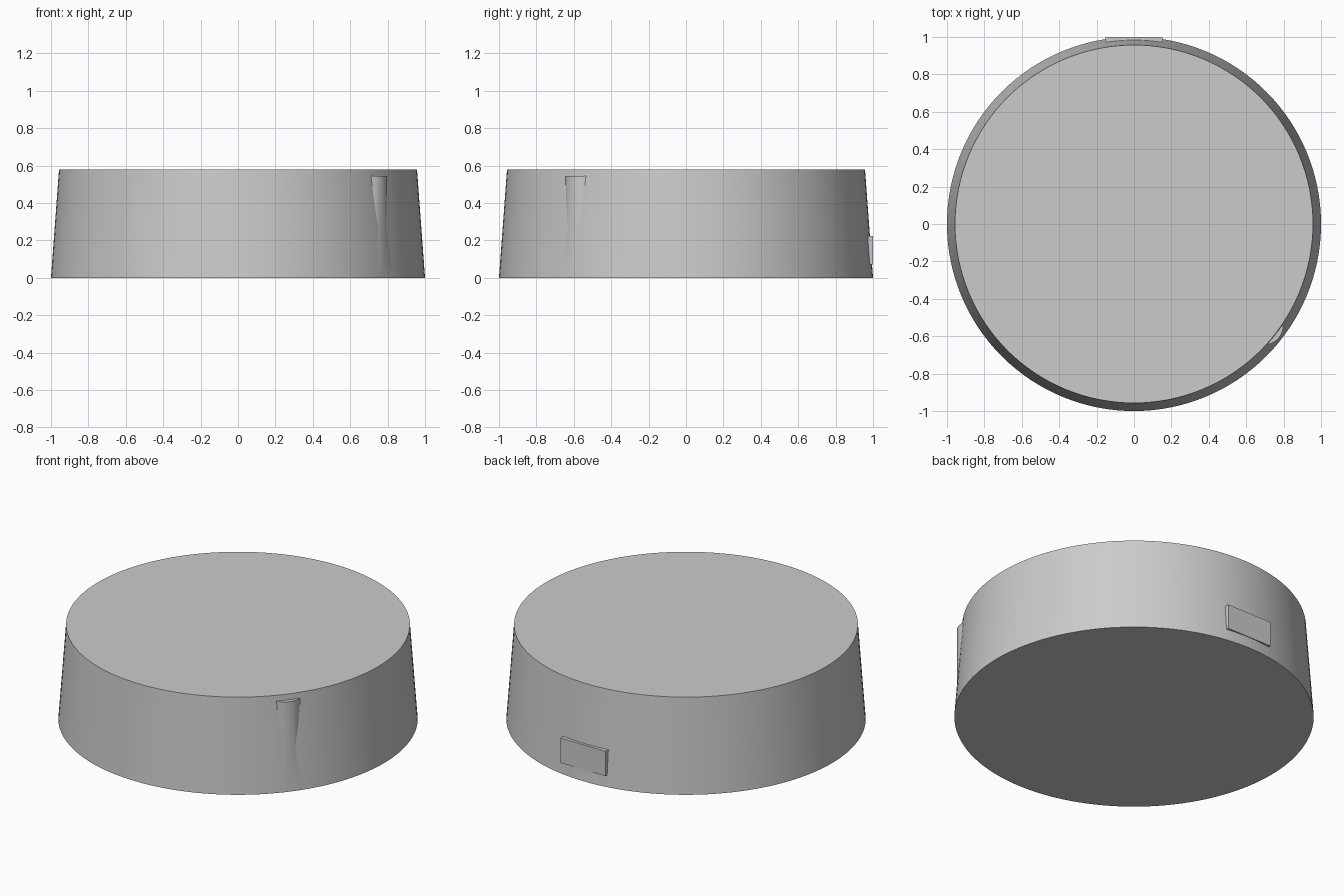
import bpy
import math

cube = bpy.data.objects.get("Cube")
if cube:
    bpy.data.objects.remove(cube, do_unlink=True)

HEIGHT = 0.58
BASE_R, TOP_R = 1.0, 0.957

grey = bpy.data.materials.new("plain grey")
grey.use_nodes = True
colour = (0.6, 0.6, 0.6, 1)
grey.diffuse_color = colour
grey.node_tree.nodes["Principled BSDF"].inputs["Base Color"].default_value = colour


def finish(name, smooth=False):
    obj = bpy.context.object
    obj.name = name
    obj.data.materials.append(grey)
    if smooth:
        bpy.ops.object.shade_smooth_by_angle(angle=math.radians(30))
    return obj


def join_solid(body, part):
    """Fuse a part into the body and hide the leftover helper."""
    mod = body.modifiers.new(part.name, 'BOOLEAN')
    mod.operation = 'UNION'
    mod.solver = 'EXACT'
    mod.object = part
    part.hide_render = True
    part.hide_set(True)
    bpy.context.view_layer.objects.active = body
    bpy.ops.object.modifier_apply(modifier=mod.name)
    bpy.data.objects.remove(part, do_unlink=True)


# Tapered round body
bpy.ops.mesh.primitive_cone_add(vertices=128, radius1=BASE_R, radius2=TOP_R,
                                depth=HEIGHT, location=(0, 0, HEIGHT / 2))
body = finish("tapered_body")

# Upright rounded pointer that fades into the sloping wall
angle = math.radians(-38)
bottom, top = 0.1, 0.545
bpy.ops.mesh.primitive_cylinder_add(
    vertices=64, radius=0.1, depth=top - bottom,
    location=(0.885 * math.cos(angle), 0.885 * math.sin(angle), (top + bottom) / 2))
pointer = finish("pointer_ridge")

# Flat rectangular tab on the back
bpy.ops.mesh.primitive_cube_add(size=1, location=(0, 0.95, 0.147))
tab = bpy.context.object
tab.scale = (0.305, 0.098, 0.153)
bpy.ops.object.transform_apply(location=False, rotation=False, scale=True)
finish("back_tab")

join_solid(body, pointer)
join_solid(body, tab)

# Smooth walls with crisp rims
bpy.ops.object.select_all(action='DESELECT')
body.select_set(True)
bpy.context.view_layer.objects.active = body
bpy.ops.object.shade_smooth_by_angle(angle=math.radians(15))
